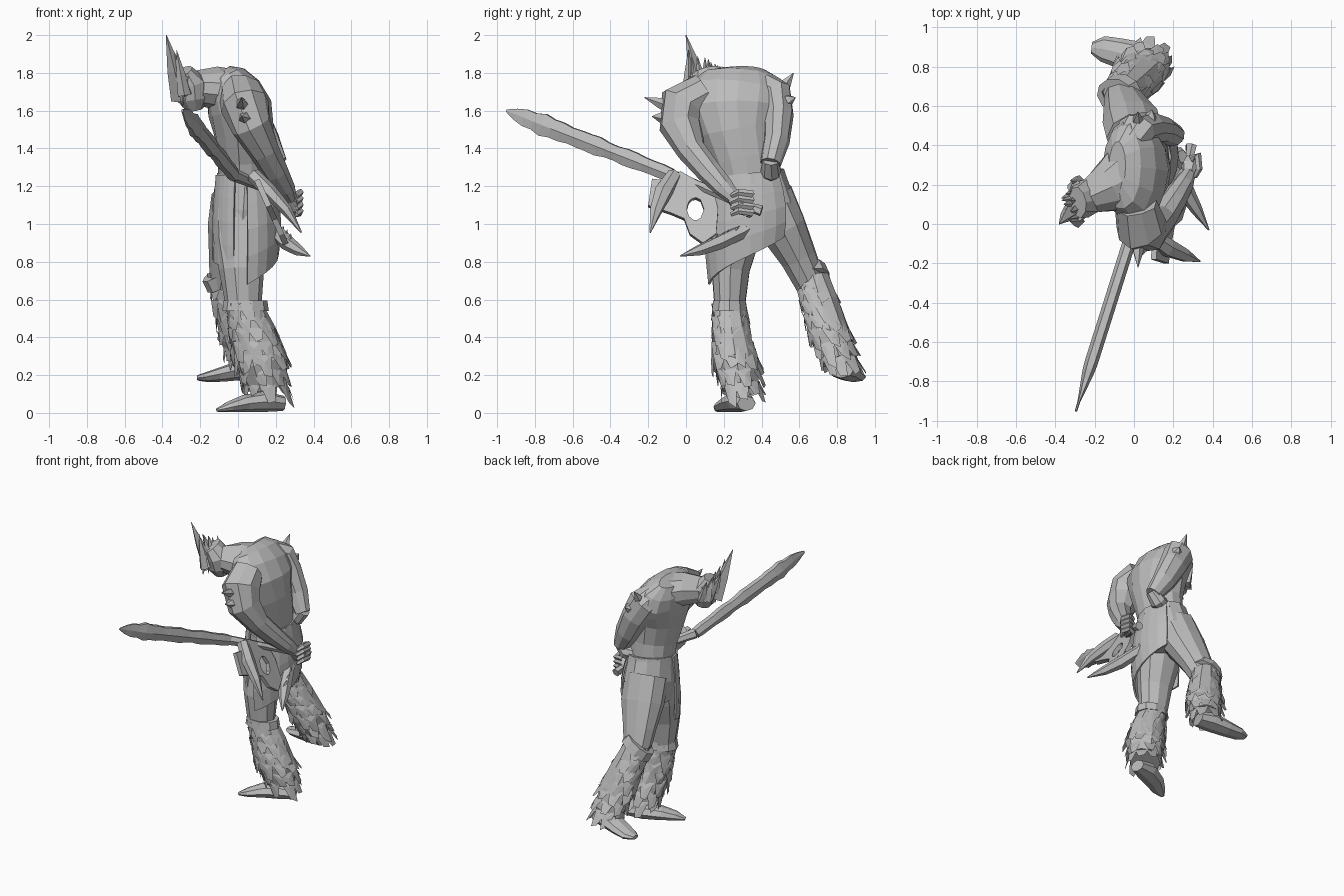
import bpy, bmesh, math, random
from mathutils import Vector

random.seed(4)
cube = bpy.data.objects.get("Cube")
if cube:
    bpy.data.objects.remove(cube)

stone = bpy.data.materials.new("stone grey")
stone.use_nodes = True
GREY = (0.5, 0.5, 0.5, 1)
stone.diffuse_color = GREY
stone.node_tree.nodes["Principled BSDF"].inputs["Base Color"].default_value = GREY
X, Y, Z = Vector((1, 0, 0)), Vector((0, 1, 0)), Vector((0, 0, 1))


def finish(name, bm):
    """Turn a bmesh into a flat shaded object."""
    bmesh.ops.recalc_face_normals(bm, faces=bm.faces)
    mesh = bpy.data.meshes.new(name)
    bm.to_mesh(mesh)
    bm.free()
    mesh.materials.append(stone)
    obj = bpy.data.objects.new(name, mesh)
    bpy.context.collection.objects.link(obj)
    return obj


def loft(bm, stations, sides=8, ref=Y, rough=0.0):
    """Sweep an ellipse through stations (x, y, z, radius[, radius along ref])."""
    centres = [Vector(s[:3]) for s in stations]
    last = len(centres) - 1
    rings = []
    for i, s in enumerate(stations):
        tangent = (centres[min(i + 1, last)] - centres[max(i - 1, 0)]).normalized()
        along = (ref - tangent * ref.dot(tangent)).normalized()
        across = along.cross(tangent)
        ring = []
        for k in range(sides):
            a = math.tau * k / sides
            grow = 1 + random.uniform(-rough, rough)
            ring.append(bm.verts.new(centres[i] + (across * math.cos(a) * s[3]
                                                   + along * math.sin(a) * s[-1]) * grow))
        rings.append(ring)
    for low, high in zip(rings, rings[1:]):
        for k in range(sides):
            j = (k + 1) % sides
            bm.faces.new((low[k], low[j], high[j], high[k]))
    bm.faces.new(rings[0])
    bm.faces.new(rings[-1])


def part(name, stations, **options):
    bm = bmesh.new()
    loft(bm, stations, **options)
    return finish(name, bm)


def spike(bm, base, tip, radius, sides=4):
    base, tip = Vector(base), Vector(tip)
    middle = base.lerp(tip, 0.45)
    loft(bm, [(*base, radius), (*middle, radius * 0.7), (*tip, radius * 0.04)], sides=sides)


def fur(name, stations, rows=7, tufts=9):
    """A thick sleeve covered in overlapping blunt tufts."""
    bm = bmesh.new()
    loft(bm, stations, sides=10, rough=0.06)
    for row in range(rows):
        t = row / (rows - 1) * (len(stations) - 1)
        i = min(int(t), len(stations) - 2)
        s = Vector(stations[i][:3]).lerp(Vector(stations[i + 1][:3]), t - i)
        down = (Vector(stations[i + 1][:3]) - Vector(stations[i][:3])).normalized()
        size = [stations[i][c] + (stations[i + 1][c] - stations[i][c]) * (t - i) for c in (3, 4)]
        for k in range(tufts):
            a = math.tau * (k + 0.5 * (row % 2) + random.uniform(-.2, .2)) / tufts
            out = X * math.cos(a) * size[0] + Y * math.sin(a) * size[1]
            wide = (Y * math.cos(a) - X * math.sin(a)) * 0.045
            root = s + out * 0.95 - down * 0.03
            tip = s + out * random.uniform(1.06, 1.25) + down * random.uniform(.04, .1)
            tip.z = max(tip.z, 0.03)
            slant = down * random.uniform(-.03, .03)
            corners = (root - wide, root + wide, tip + wide * 0.5 - slant, tip - wide * 0.4,
                       root + out * 0.14 + down * 0.04)
            left, right, end, other, ridge = (bm.verts.new(p) for p in corners)
            for face in ((left, right, ridge), (right, end, ridge), (end, other, ridge),
                         (other, left, ridge), (left, other, end, right)):
                bm.faces.new(face)
    return finish(name, bm)


def cloth(name, start, stop, low_start, low_stop, flare=0.25, steps=8, rows=4):
    """A hanging panel wrapped round the hips, between two angles."""
    bm = bmesh.new()
    grid = []
    for i in range(steps + 1):
        f = i / steps
        a = math.radians(start + (stop - start) * f)
        low = low_start + (low_stop - low_start) * f
        column = []
        for r in range(rows + 1):
            d = r / rows
            spread = 1 + flare * math.sin(d * 2.4)
            column.append(bm.verts.new((0.035 + 0.155 * spread * math.cos(a),
                                        0.345 + 0.195 * spread * math.sin(a),
                                        1.26 + (low - 1.26) * d)))
        grid.append(column)
    for p, q in zip(grid, grid[1:]):
        for r in range(rows):
            bm.faces.new((p[r], q[r], q[r + 1], p[r + 1]))
    obj = finish(name, bm)
    obj.modifiers.new("thickness", "SOLIDIFY").thickness = 0.012


# Trunk, hunched towards -x
part("torso", [(.04, .34, 1.2, .14, .165), (.04, .31, 1.35, .145, .175), (.03, .28, 1.49, .16, .21),
               (.01, .27, 1.61, .17, .26), (-.025, .28, 1.7, .15, .265), (-.06, .29, 1.77, .11, .22),
               (-.085, .29, 1.81, .05, .13)], sides=14, rough=0.035)
part("pelvis", [(.04, .34, 1.26, .15, .18), (.03, .37, 1.1, .17, .21), (.02, .38, .95, .14, .2)], sides=12)
part("belt", [(.04, .34, 1.27, .15, .182), (.04, .345, 1.22, .16, .19)], sides=12)
cloth("rear_loincloth", -85, 50, .68, .93)
cloth("front_loincloth", -170, -110, .8, .76, flare=0.12, steps=5)

# Head with a tall crest of hair, thick neck sloping into the back
part("neck", [(-.02, .25, 1.7, .12, .18), (-.12, .19, 1.72, .11, .14), (-.22, .14, 1.72, .09)],
     sides=10, rough=.04)
part("head", [(-.23, .14, 1.605, .045, .045), (-.24, .13, 1.66, .08, .08),
              (-.25, .13, 1.74, .085, .1), (-.285, .11, 1.81, .05, .08)], sides=9, rough=0.06)
bm = bmesh.new()
spike(bm, (-.3, .09, 1.66), (-.38, 0, 2), .055)
for i in range(12):
    y = 0.015 + 0.018 * i
    spike(bm, (-.285 + random.uniform(-.02, .02), y, 1.68),
          (-.35 + random.uniform(-.025, .03), y + random.uniform(-.03, .01), 1.92 - .008 * i), .035)
for i in range(7):
    y = 0.03 + 0.028 * i
    spike(bm, (-.29, y, 1.78), (-.31 + random.uniform(-.02, .03), y - .01, random.uniform(1.61, 1.67)), .028)
finish("hair", bm)

# Arms
part("left_arm", [(.01, .1, 1.7, .11), (.03, -.015, 1.63, .13), (.07, -.03, 1.52, .11), (.14, .03, 1.39, .08),
                  (.2, .12, 1.28, .07), (.25, .2, 1.19, .055), (.28, .26, 1.13, .035)], sides=9, rough=0.06)
part("right_arm", [(-.02, .41, 1.72, .09), (.01, .475, 1.68, .11, .09), (.07, .49, 1.58, .1, .08),
                   (.14, .48, 1.44, .085, .07), (.21, .45, 1.32, .055)], sides=9, rough=0.06)
part("right_forearm", [(.22, .45, 1.34, .045), (.17, .45, 1.28, .055), (.07, .42, 1.26, .05),
                       (-.04, .36, 1.26, .035)], ref=Z)
bm = bmesh.new()
loft(bm, [(.28, .25, 1.14, .04), (.29, .29, 1.1, .055), (.3, .33, 1.08, .04)], sides=6)
for i in range(4):
    z = 1.05 + 0.033 * i
    loft(bm, [(.29, .33, z, .02), (.325, .35, z + .01, .02), (.33, .28, z + .02, .018),
              (.31, .24, z, .012)], sides=5, ref=Z)
finish("left_hand", bm)
bm = bmesh.new()
for base, tip in (((.02, -.08, 1.62), (.02, -.22, 1.67)), ((.04, -.1, 1.56), (.02, -.18, 1.57)),
                  ((.02, .5, 1.7), (.02, .57, 1.8)), ((.08, .53, 1.65), (.09, .58, 1.67))):
    spike(bm, base, tip, .04, sides=5)
finish("shoulder_spikes", bm)

# Legs, fur leggings, cuffs and shoes
part("left_thigh", [(.02, .3, 1.08, .15, .13), (.02, .27, .92, .15, .12), (.02, .235, .76, .12, .105),
                    (.03, .23, .53, .09, .08)], sides=10, rough=0.03)
part("right_thigh", [(.01, .435, 1.14, .15, .145), (-.01, .515, .98, .15, .13), (-.04, .595, .82, .115, .1),
                     (-.06, .66, .68, .09, .085)], sides=10, rough=0.03)
leggings = {
    "left": [(.04, .23, .55, .095, .085), (.08, .24, .42, .125, .095), (.12, .26, .28, .135, .12),
             (.15, .29, .14, .11, .1)],
    "right": [(-.06, .67, .71, .09, .085), (-.02, .71, .57, .11, .1), (.03, .76, .42, .125, .11),
              (.06, .81, .28, .1, .095)]}
for side, stations in leggings.items():
    fur(side + "_fur_legging", stations)
    x, y, z, rx, ry = stations[0]
    lean = 0.035 if side == "right" else 0.0
    part(side + "_knee_cuff", [(x - lean, y - lean / 2, z + .045, rx + .02, ry + .005),
                               (x, y, z - .01, rx + .028, ry + .013)], sides=10)
part("left_shoe", [(.24, .32, .05, .05, .04), (.14, .29, .06, .08, .055), (.03, .24, .05, .07, .045),
                   (-.05, .19, .032, .05, .028), (-.11, .165, .015, .015, .01)], ref=Z)
part("right_shoe", [(.13, .82, .23, .07, .045), (.03, .84, .23, .085, .055), (-.08, .87, .205, .075, .04),
                    (-.16, .89, .19, .065, .028), (-.215, .895, .185, .03, .014)], ref=Z)

# Ragged sword
tip, hilt = Vector((-.295, -.95, 1.6)), Vector((-.02, -.08, 1.26))
blade = [(*tip, .006, .008)]
for i in range(1, 19):
    f = i / 18
    width = 0.072 * min(1, (f * 5) ** .5) * (1 - 0.45 * f)
    blade.append((*tip.lerp(hilt, f), .034 * min(1, f * 4), width * random.uniform(.85, 1.1)))
part("sword_blade", blade, sides=6, ref=Z)
part("sword_grip", [(*hilt, .035), (.12, .08, 1.2, .025), (.28, .3, 1.1, .022), (.29, .4, 1.07, .03)], sides=6)

# Guard plate with a round opening, and its horns
bm = bmesh.new()
outline = [(.17, 1.08), (.14, 1.2), (.06, 1.23), (-.03, 1.28), (-.09, 1.23), (-.18, 1.24),
           (-.2, 1.1), (-.08, 1.06), (-.01, 1.03), (.02, .95), (.09, .9), (.16, .95)]
inner, outer = [], []
for y, z in outline:
    a = math.atan2(z - 1.08, y - .05)
    for ring, py, pz in ((inner, .05 + .045 * math.cos(a), 1.08 + .06 * math.sin(a)), (outer, y, z)):
        ring.append(bm.verts.new((0.1 + (1.27 - pz) * 0.45, py, pz)))
for k in range(len(outer)):
    j = (k + 1) % len(outer)
    bm.faces.new((inner[k], inner[j], outer[j], outer[k]))
guard = finish("sword_guard", bm)
guard.modifiers.new("thickness", "SOLIDIFY").thickness = 0.03
part("upper_horn", [(.08, -.06, 1.26, .04), (.17, -.12, 1.17, .04, .05), (.26, -.16, 1.07, .03, .035),
                    (.335, -.19, .955, .004)], sides=6)
part("lower_horn", [(.17, .42, 1.03, .02), (.2, .3, .96, .04), (.26, .17, .9, .045, .04),
                    (.32, .07, .86, .03), (.38, -.03, .83, .004)], sides=6, ref=Z)
bm = bmesh.new()
for i in range(5):
    y = 0.12 + 0.055 * i
    spike(bm, (.27 - .02 * i, y, .88 + .02 * i), (.28 - .02 * i, y + .05, .95 + .02 * i), .022)
finish("horn_barbs", bm)
